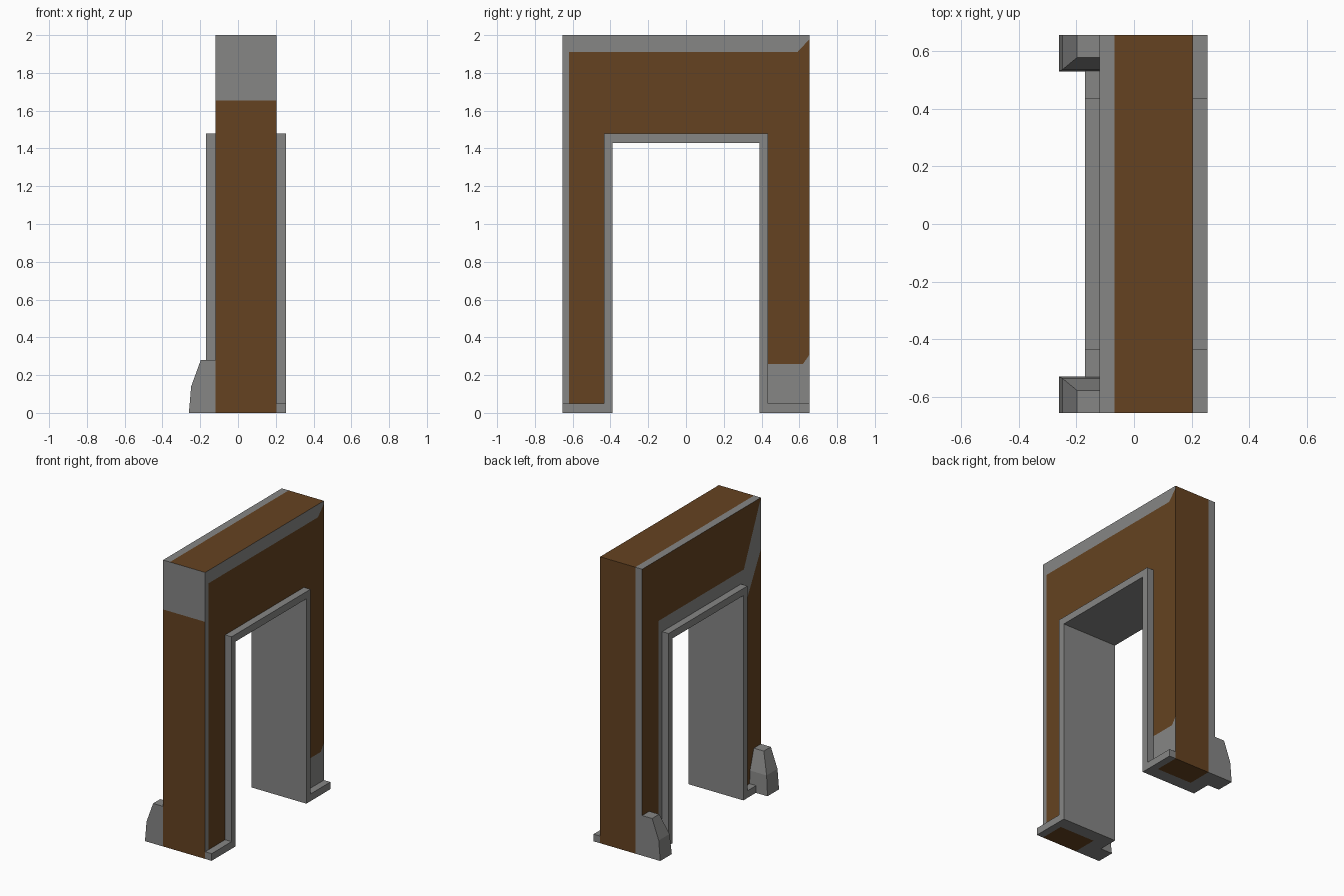
import bpy, bmesh
from mathutils import Vector

if "Cube" in bpy.data.objects:
    bpy.data.objects.remove(bpy.data.objects["Cube"])


def material(name, rgb):
    m = bpy.data.materials.new(name)
    m.diffuse_color = (*rgb, 1)
    m.use_nodes = True
    m.node_tree.nodes["Principled BSDF"].inputs["Base Color"].default_value = m.diffuse_color
    return m


BROWN = material("brown wood", (0.13, 0.055, 0.015))
GREY = material("grey stone", (0.24, 0.24, 0.235))


def finish(bm, name, mats):
    me = bpy.data.meshes.new(name)
    bm.to_mesh(me)
    bm.free()
    for m in mats:
        me.materials.append(m)
    ob = bpy.data.objects.new(name, me)
    bpy.context.collection.objects.link(ob)
    return ob


def extrude_x(profile, x0, x1):
    """Solid from a (y, z) outline, extruded along x."""
    bm = bmesh.new()
    face = bm.faces.new([bm.verts.new((x0, y, z)) for y, z in profile])
    new = bmesh.ops.extrude_face_region(bm, geom=[face])["geom"]
    bmesh.ops.translate(bm, vec=(x1 - x0, 0, 0),
                        verts=[v for v in new if isinstance(v, bmesh.types.BMVert)])
    bmesh.ops.recalc_face_normals(bm, faces=bm.faces)
    bm.normal_update()
    return bm


def arch(outer_y, outer_z, inner_y, inner_z):
    return [(-outer_y, 0), (-outer_y, outer_z), (outer_y, outer_z), (outer_y, 0),
            (inner_y, 0), (inner_y, inner_z), (-inner_y, inner_z), (-inner_y, 0)]


def cut(bm, facing, co, no):
    """Slice only the faces that point along 'facing'."""
    bm.normal_update()
    faces = [f for f in bm.faces if f.normal.dot(Vector(facing)) > 0.9]
    geom = set(faces)
    for f in faces:
        geom.update(f.edges)
        geom.update(f.verts)
    bmesh.ops.bisect_plane(bm, geom=list(geom), dist=1e-5, plane_co=co, plane_no=no)


# Wall around the doorway, with the painted panels cut into its faces
X0, X1, Y, H = -0.12, 0.205, 0.655, 2.0
wall = extrude_x(arch(Y, H, 0.435, 1.48), X0, X1)
RIGHT, LEFT = (1, 0, 0), (-1, 0, 0)
for co, no in [((0, -0.62, 0), (0, 1, 0)), ((0, 0, 1.91), (0, 0, 1)),
               ((0, 0.59, 1.91), (0, -1.08, 1)), ((0, 0, 0.26), (0, 0, 1)),
               ((0, 0.62, 0.26), (0, -1.43, 1))]:
    cut(wall, RIGHT, co, no)
for co, no in [((0, 0.477, 0), (0, 1, 0)), ((0, -0.477, 0), (0, 1, 0)),
               ((0, 0, 1.57), (0, 0, 1)), ((0, -0.467, 1.57), (0, 1, 0.437)),
               ((0, -0.655, 1.64), (0, 1.89, 1))]:
    cut(wall, LEFT, co, no)
cut(wall, (0, -1, 0), (0, 0, 1.655), (0, 0, 1))
for facing in [(0, 1, 0), (0, 0, 1)]:
    cut(wall, facing, (-0.067, 0, 0), (1, 0, 0))
cut(wall, (0, 0, -1), (0, 0.48, 0), (0, 1, 0))
cut(wall, (0, 0, -1), (0, -0.48, 0), (0, 1, 0))
cut(wall, (0, 0, -1), (-0.067, 0, 0), (1, 0, 0))


def is_brown(n, c):
    x, y, z = c
    if n.x > 0.9:
        top = z < 1.91 or z < 1.91 + 1.08 * (y - 0.59)
        low = y > 0.435 and (z < 0.26 or z < 0.26 + 1.43 * (y - 0.62))
        return y > -0.62 and top and not low
    if n.x < -0.9:
        lintel = z > 1.57 and y > -0.467 - 0.437 * (z - 1.57)
        leg = y < -0.477 and z < 1.64 - 1.89 * (y + 0.655)
        return y > 0.477 or lintel or leg
    if n.y < -0.9:
        return z < 1.655
    if n.z < -0.9:
        return abs(y) > 0.48 and x > -0.067
    return x > -0.067


wall.normal_update()
bmesh.ops.triangulate(wall, faces=[f for f in wall.faces if len(f.verts) > 4])
for f in wall.faces:
    f.material_index = 0 if is_brown(f.normal, f.calc_center_median()) else 1
finish(wall, "wall", [BROWN, GREY])

# Door lining standing proud of both sides
finish(extrude_x(arch(0.435, 1.48, 0.39, 1.43), -0.17, 0.255), "door_lining", [GREY])

# Skirting strips and tapered corner buttresses at the foot of each leg
for s, side in [(-1, "front"), (1, "back")]:
    for x0, x1, end, face in [(X1, 0.255, Y, "right"), (-0.17, X0, 0.54, "left")]:
        strip = [(s * 0.435, 0), (s * end, 0), (s * end, 0.05), (s * 0.435, 0.05)]
        finish(extrude_x(strip, x0, x1), f"{side}_{face}_skirting", [GREY])

    bm = bmesh.new()
    rings = []
    for z, x, y in [(0, -0.26, 0.528), (0.14, -0.248, 0.535), (0.28, -0.197, 0.577)]:
        rings.append([bm.verts.new(p) for p in
                      [(X0, s * y, z), (x, s * y, z), (x, s * Y, z), (X0, s * Y, z)]])
    for a, b in zip(rings, rings[1:]):
        for i in range(4):
            j = (i + 1) % 4
            bm.faces.new([a[i], a[j], b[j], b[i]])
    bm.faces.new(rings[0])
    bm.faces.new(rings[-1])
    bmesh.ops.recalc_face_normals(bm, faces=bm.faces)
    finish(bm, f"{side}_buttress", [GREY])
